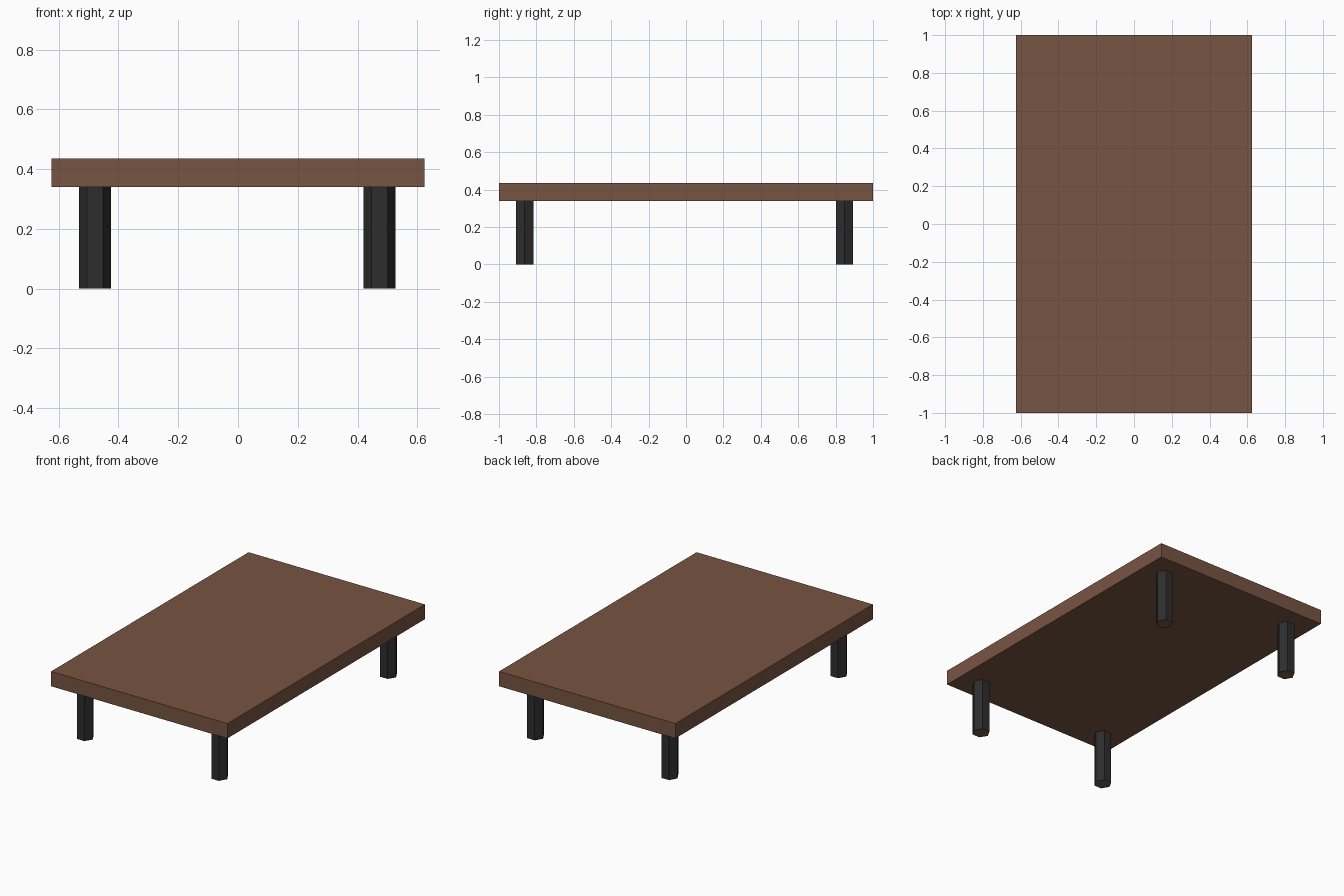
import bpy, bmesh, math
from mathutils import Matrix

if "Cube" in bpy.data.objects:
    bpy.data.objects.remove(bpy.data.objects["Cube"])

def material(name, rgb):
    m = bpy.data.materials.new(name)
    m.diffuse_color = (*rgb, 1.0)
    m.use_nodes = True
    m.node_tree.nodes["Principled BSDF"].inputs["Base Color"].default_value = m.diffuse_color
    return m

brown = material("brown wood", (0.187, 0.089, 0.055))
black = material("black metal", (0.027, 0.027, 0.027))

def add_object(name, bm, mats):
    mesh = bpy.data.meshes.new(name)
    bm.to_mesh(mesh)
    bm.free()
    for m in mats:
        mesh.materials.append(m)
    obj = bpy.data.objects.new(name, mesh)
    bpy.context.collection.objects.link(obj)
    return obj

UNDERSIDE, TOP = 0.34, 0.435

# Table top slab
bm = bmesh.new()
bmesh.ops.create_cube(bm, size=1.0, matrix=Matrix.Translation((0, 0, (UNDERSIDE + TOP) / 2))
                      @ Matrix.Diagonal((1.25, 2.0, TOP - UNDERSIDE, 1)))
add_object("table_top", bm, [brown])

# Hexagonal leg with a vertex pointing along x, black sides and brown end caps
def leg(name, x, y, radius=0.0535):
    bm = bmesh.new()
    circle = bmesh.ops.create_circle(bm, cap_ends=True, segments=6, radius=radius,
                                     matrix=Matrix.Rotation(math.radians(30), 4, 'Z'))
    # Line up one corner with the x axis
    corner = circle["verts"][0].co
    bmesh.ops.rotate(bm, verts=bm.verts, cent=(0, 0, 0),
                     matrix=Matrix.Rotation(-math.atan2(corner.y, corner.x), 3, 'Z'))
    out = bmesh.ops.extrude_face_region(bm, geom=bm.faces[:])
    top = [v for v in out["geom"] if isinstance(v, bmesh.types.BMVert)]
    bmesh.ops.translate(bm, verts=top, vec=(0, 0, UNDERSIDE))
    bmesh.ops.recalc_face_normals(bm, faces=bm.faces)
    bm.normal_update()
    for f in bm.faces:
        f.material_index = 1 if abs(f.normal.z) > 0.5 else 0
    add_object(name, bm, [black, brown]).location = (x, y, 0)

for end, y in (("front", -0.863), ("back", 0.847)):
    for side, x in (("left", -0.479), ("right", 0.474)):
        leg(f"{end}_{side}_leg", x, y)
